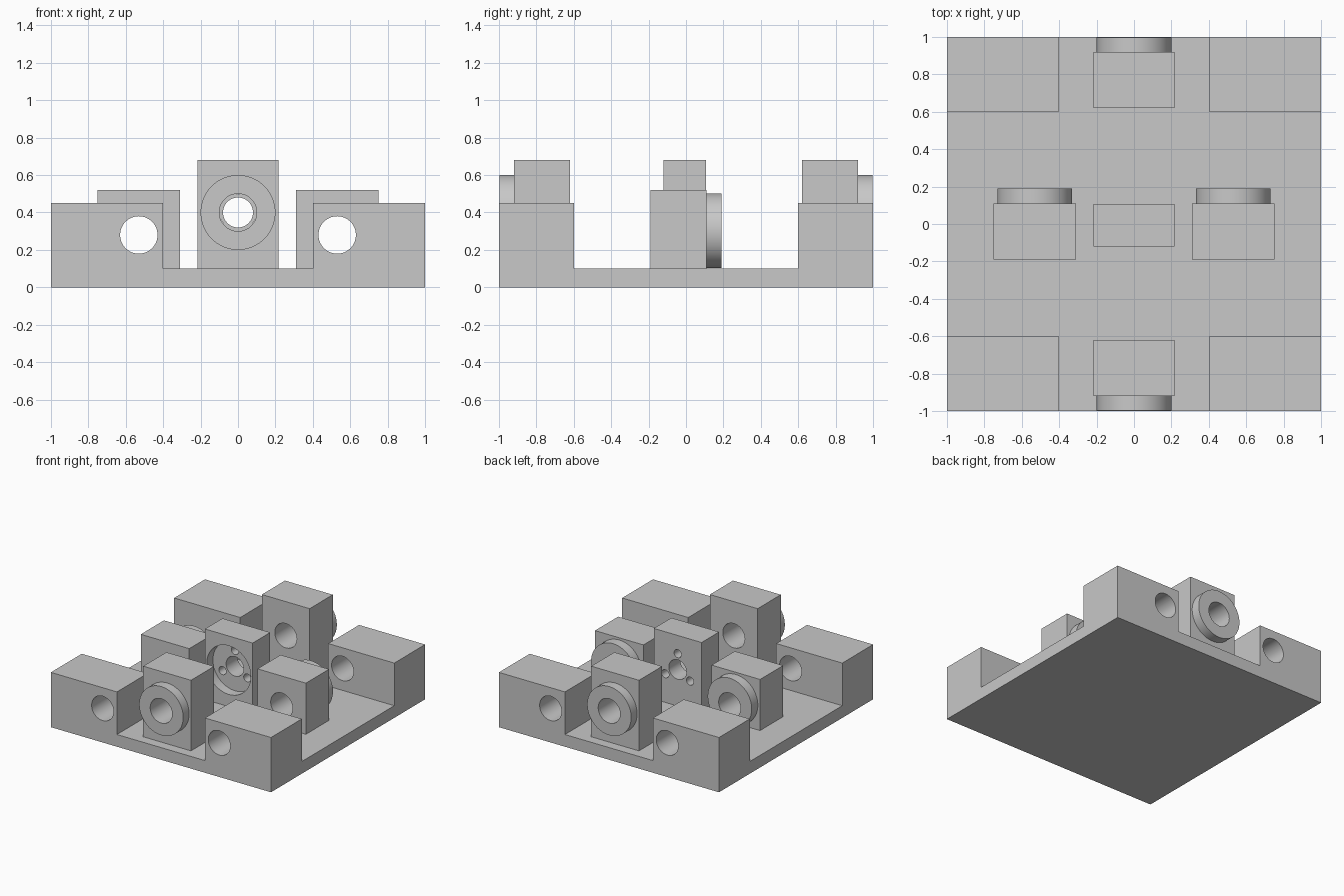
import bpy, bmesh, math
from mathutils import Matrix, Vector

if "Cube" in bpy.data.objects:
    bpy.data.objects.remove(bpy.data.objects["Cube"])

grey = bpy.data.materials.new("plain_grey")
grey.diffuse_color = (0.58, 0.58, 0.58, 1)
grey.use_nodes = True
grey.node_tree.nodes["Principled BSDF"].inputs["Base Color"].default_value = grey.diffuse_color


def add_object(name, bm):
    mesh = bpy.data.meshes.new(name)
    bm.to_mesh(mesh)
    bm.free()
    obj = bpy.data.objects.new(name, mesh)
    bpy.context.collection.objects.link(obj)
    mesh.materials.append(grey)
    return obj


def box(name, x, y, z):
    """Box from (min, max) ranges."""
    bm = bmesh.new()
    bmesh.ops.create_cube(bm, size=1)
    for v in bm.verts:
        v.co = Vector([r[0] if c < 0 else r[1] for c, r in zip(v.co, (x, y, z))])
    return add_object(name, bm)


def rod(name, x, z, radius, y, segments=64):
    """Cylinder along y."""
    bm = bmesh.new()
    m = Matrix.Translation((x, (y[0] + y[1]) / 2, z)) @ Matrix.Rotation(math.pi / 2, 4, 'X')
    bmesh.ops.create_cone(bm, cap_ends=True, segments=segments, radius1=radius,
                          radius2=radius, depth=y[1] - y[0], matrix=m)
    return add_object(name, bm)


def combine(obj, tool, operation='DIFFERENCE'):
    tool.hide_render = True
    bpy.context.view_layer.objects.active = obj
    mod = obj.modifiers.new("bool", 'BOOLEAN')
    mod.operation = operation
    mod.solver = 'EXACT'
    mod.object = tool
    bpy.ops.object.modifier_apply(modifier=mod.name)
    bpy.data.objects.remove(tool)


def finish(obj):
    bpy.ops.object.select_all(action='DESELECT')
    obj.select_set(True)
    bpy.context.view_layer.objects.active = obj
    bpy.ops.object.shade_smooth_by_angle(angle=math.radians(30))


PLATE = 0.10
SIDE_X, SIDE_Z = 0.53, 0.28

# Base plate with four corner blocks left by a cross-shaped channel
base = box("base_with_corner_blocks", (-1, 1), (-1, 1), (0, 0.45))
combine(base, box("channel", (-0.4, 0.4), (-1.5, 1.5), (PLATE, 1)))
combine(base, box("channel", (-1.5, 1.5), (-0.6, 0.6), (PLATE, 1)))
for s in (-1, 1):
    combine(base, rod("drill", s * SIDE_X, SIDE_Z, 0.1, (-1.5, 1.5)))
finish(base)

# Flanged bearing blocks at the front and back
for s, label in ((-1, "front"), (1, "back")):
    block = box(label + "_bearing_block", (-0.217, 0.217),
                sorted((s * 0.62, s * 0.92)), (PLATE, 0.68))
    combine(block, rod("flange", 0, 0.4, 0.2, sorted((s * 0.8, s * 0.997))), 'UNION')
    combine(block, rod("drill", 0, 0.4, 0.1, (-1.5, 1.5)))
    finish(block)

# Flanged bearing blocks on the left and right
for s, label in ((-1, "left"), (1, "right")):
    x = s * SIDE_X
    block = box(label + "_bearing_block", (x - 0.22, x + 0.22), (-0.19, 0.11), (PLATE, 0.52))
    combine(block, rod("flange", x, 0.302, 0.2, (0, 0.19)), 'UNION')
    combine(block, rod("drill", x, SIDE_Z, 0.1, (-1.5, 1.5)))
    finish(block)

# Centre nut block with round recess, shaft hole and three screw holes
nut = box("centre_nut_block", (-0.217, 0.217), (-0.12, 0.108), (PLATE, 0.68))
combine(nut, rod("recess", 0, 0.4, 0.2, (-0.5, -0.04)))
combine(nut, rod("drill", 0, 0.4, 0.08, (-0.5, 0.5)))
for i in range(3):
    a = math.radians(90 + 120 * i)
    combine(nut, rod("drill", 0.13 * math.cos(a), 0.4 + 0.13 * math.sin(a),
                     0.033, (-0.5, 0.5), 32))
finish(nut)
